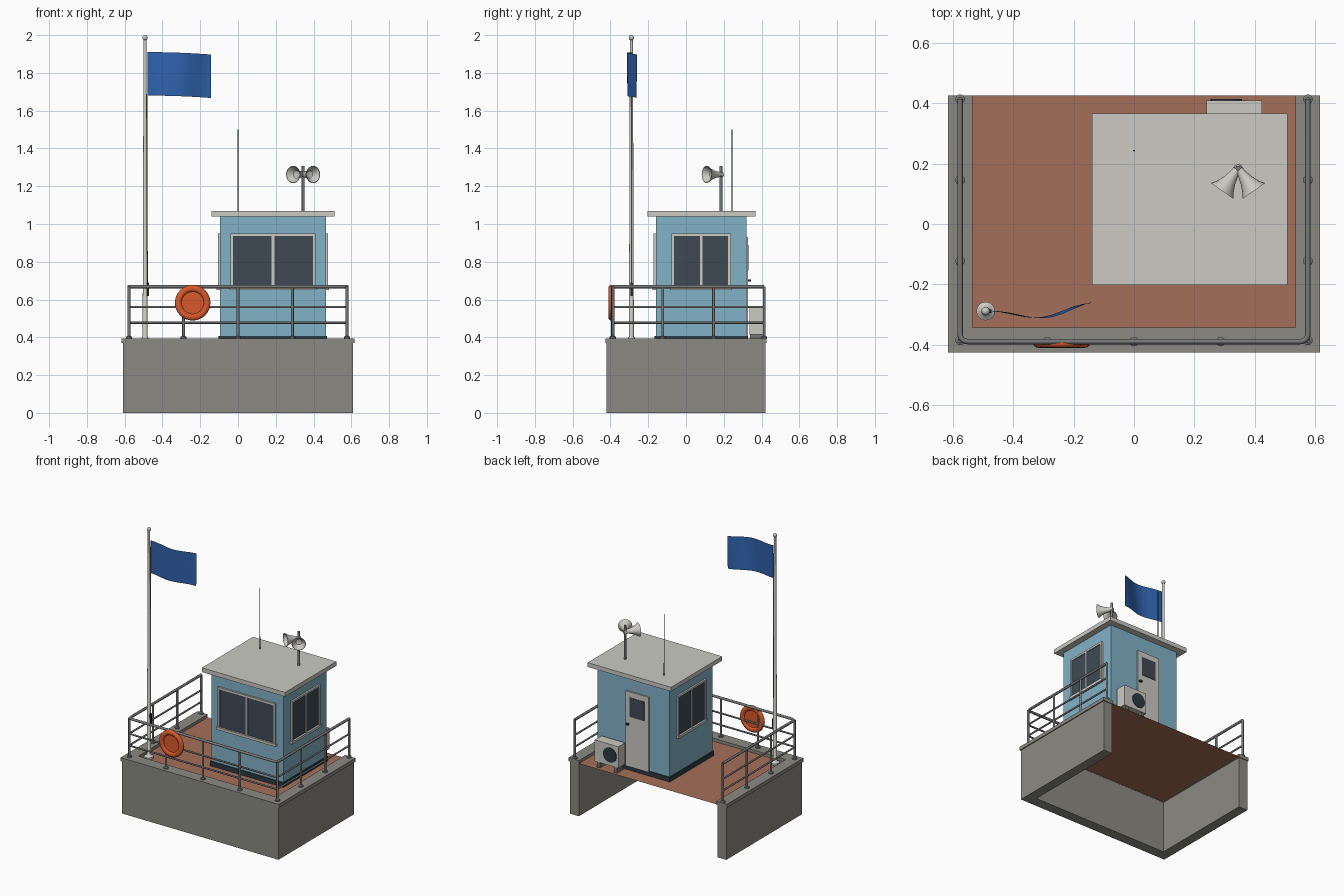
import bpy, bmesh, math
from mathutils import Vector, Matrix

if "Cube" in bpy.data.objects:
    bpy.data.objects.remove(bpy.data.objects["Cube"])


def mat(name, hexa):
    m = bpy.data.materials.new(name)
    ch = [int(hexa[i:i + 2], 16) / 255 for i in (0, 2, 4)]
    lin = [c / 12.92 if c <= 0.04045 else ((c + 0.055) / 1.055) ** 2.4 for c in ch]
    m.diffuse_color = (*lin, 1)
    m.use_nodes = True
    m.node_tree.nodes["Principled BSDF"].inputs["Base Color"].default_value = m.diffuse_color
    return m


CONCRETE = mat("concrete grey", "8B8A83")
DECK = mat("terracotta deck", "A56E59")
BLUE = mat("cabin blue", "82B2C6")
LIGHT = mat("light grey", "CBCAC4")
GLASS = mat("dark glass", "3E4A55")
BASE = mat("dark slate", "2C3A45")
RAIL = mat("rail grey", "777978")
FLAG = mat("flag blue", "2F62AC")
ORANGE = mat("safety orange", "D8592B")
BLACK = mat("near black", "25282B")


def add(name, bm, material, smooth=False):
    bmesh.ops.recalc_face_normals(bm, faces=bm.faces)
    me = bpy.data.meshes.new(name)
    bm.to_mesh(me)
    bm.free()
    ob = bpy.data.objects.new(name, me)
    bpy.context.collection.objects.link(ob)
    me.materials.append(material)
    if smooth:
        bpy.ops.object.select_all(action='DESELECT')
        ob.select_set(True)
        bpy.context.view_layer.objects.active = ob
        bpy.ops.object.shade_smooth_by_angle(angle=math.radians(40))
    return ob


def bm_box(bm, x0, x1, y0, y1, z0, z1, M=Matrix()):
    c = Vector(((x0 + x1) / 2, (y0 + y1) / 2, (z0 + z1) / 2))
    bmesh.ops.create_cube(bm, size=1, matrix=M @ Matrix.Translation(c) @ Matrix.Diagonal((x1 - x0, y1 - y0, z1 - z0, 1)))


def box(name, material, *dims, M=Matrix()):
    bm = bmesh.new()
    bm_box(bm, *dims, M)
    return add(name, bm, material)


def lathe(name, material, profile, M=Matrix(), seg=24):
    """Revolve (radius, height) points around local z, then place with M."""
    bm = bmesh.new()
    vs = [bm.verts.new((r, 0, z)) for r, z in profile]
    es = [bm.edges.new(p) for p in zip(vs, vs[1:])]
    bmesh.ops.spin(bm, geom=vs + es, axis=(0, 0, 1), cent=(0, 0, 0), angle=2 * math.pi, steps=seg)
    bmesh.ops.remove_doubles(bm, verts=bm.verts, dist=1e-5)
    bm.transform(M)
    return add(name, bm, material, True)


def rod(name, material, x, y, z0, z1, r0, r1=None, seg=12):
    r1 = r0 if r1 is None else r1
    return lathe(name, material, [(0, z0), (r0, z0), (r1, z1), (0, z1)], Matrix.Translation((x, y, 0)), seg)


def tube(name, material, pts, r):
    cu = bpy.data.curves.new(name, 'CURVE')
    cu.dimensions, cu.bevel_depth, cu.bevel_resolution, cu.use_fill_caps = '3D', r, 2, True
    sp = cu.splines.new('POLY')
    sp.points.add(len(pts) - 1)
    for p, co in zip(sp.points, pts):
        p.co = (*co, 1)
    cu.materials.append(material)
    ob = bpy.data.objects.new(name, cu)
    bpy.context.collection.objects.link(ob)
    bpy.ops.object.select_all(action='DESELECT')
    ob.select_set(True)
    bpy.context.view_layer.objects.active = ob
    bpy.ops.object.convert(target='MESH')
    bpy.ops.object.shade_smooth_by_angle(angle=math.radians(50))


# U-shaped base wall with slightly overhanging coping
box("front_wall", CONCRETE, -0.61, 0.61, -0.42, -0.345, 0, 0.37)
box("front_coping", CONCRETE, -0.617, 0.617, -0.427, -0.344, 0.37, 0.395)
for s, side in ((-1, "left"), (1, "right")):
    a, b = sorted((s * 0.54, s * 0.61))
    box(side + "_wall", CONCRETE, a, b, -0.345, 0.422, 0, 0.37)
    a, b = sorted((s * 0.536, s * 0.617))
    box(side + "_coping", CONCRETE, a, b, -0.344, 0.427, 0.37, 0.395)

# deck sheet
bm = bmesh.new()
bmesh.ops.create_grid(bm, x_segments=1, y_segments=1, size=0.5,
                      matrix=Matrix.Translation((0, 0.04, 0.374)) @ Matrix.Diagonal((1.08, 0.774, 1, 1)))
add("deck", bm, DECK)

# cabin body, plinth and roof
box("cabin_plinth", BASE, -0.102, 0.472, -0.167, 0.327, 0.376, 0.408)
box("cabin_body", BLUE, -0.095, 0.465, -0.16, 0.32, 0.4, 1.04)
box("cabin_roof", LIGHT, -0.14, 0.51, -0.203, 0.367, 1.04, 1.07)


def window(name, M, w, z0=0.655, z1=0.95):
    """Window facing local -y, centred on local x = 0."""
    h, t = w / 2, 0.014
    bm = bmesh.new()
    for x0, x1 in ((-h, -h + t), (-t / 2, t / 2), (h - t, h)):
        bm_box(bm, x0, x1, -0.012, 0.002, z0, z1, M)
    bm_box(bm, -h, h, -0.012, 0.002, z1 - t, z1, M)
    bm_box(bm, -h - 0.006, h + 0.006, -0.018, 0.002, z0 - 0.004, z0 + t, M)
    add(name + "_frame", bm, LIGHT)
    box(name + "_glass", GLASS, -h + 0.005, h - 0.005, -0.005, 0.001, z0 + 0.005, z1 - 0.005, M=M)


window("front_window", Matrix.Translation((0.185, -0.16, 0)), 0.45)
window("right_window", Matrix.Translation((0.465, 0.08, 0)) @ Matrix.Rotation(math.pi / 2, 4, 'Z'), 0.315)
window("left_window", Matrix.Translation((-0.095, 0.08, 0)) @ Matrix.Rotation(-math.pi / 2, 4, 'Z'), 0.315)

# back door
box("door", LIGHT, 0.062, 0.242, 0.318, 0.329, 0.405, 0.93)
box("door_window", GLASS, 0.095, 0.21, 0.327, 0.332, 0.755, 0.89)
box("door_handle", BLACK, 0.214, 0.232, 0.328, 0.343, 0.695, 0.707)

# air conditioner with round fan grille
box("air_conditioner", LIGHT, 0.24, 0.425, 0.335, 0.41, 0.415, 0.565)
for x in (0.265, 0.4):
    box("air_conditioner_foot", RAIL, x - 0.012, x + 0.012, 0.34, 0.405, 0.374, 0.415)
lathe("air_conditioner_fan", BASE, [(0, 0), (0.052, 0), (0.052, 0.005), (0, 0.005)],
      Matrix.Translation((0.306, 0.409, 0.49)) @ Matrix.Rotation(-math.pi / 2, 4, 'X'))

# railing: three U-shaped rails with rounded corners, posts and flanges
RX, RY, RB, RC = 0.577, -0.39, 0.414, 0.025
for z, r in ((0.668, 0.009), (0.56, 0.006), (0.477, 0.006)):
    path = [(-RX, RB, z)]
    for cx, start in ((-RX + RC, 180), (RX - RC, 270)):
        for k in range(6):
            a = math.radians(start + 18 * k)
            path.append((cx + RC * math.cos(a), RY + RC + RC * math.sin(a), z))
    tube("railing_bar", RAIL, path + [(RX, RB, z)], r)
posts = [(x, RY) for x in (-0.288, 0, 0.288)]
posts += [(s * RX, y) for s in (-1, 1) for y in (RY + 0.004, -0.123, 0.146, RB)]
for x, y in posts:
    lathe("railing_post", RAIL, [(0, 0.393), (0.016, 0.393), (0.016, 0.403), (0.0075, 0.407), (0.0075, 0.668), (0, 0.668)],
          Matrix.Translation((x, y, 0)), 12)

# life ring with filled centre
M = Matrix.Translation((-0.24, -0.397, 0.583)) @ Matrix.Rotation(math.pi / 2, 4, 'X')
ring = [(0.076 + 0.018 * math.cos(k * math.pi / 6), 0.014 * math.sin(k * math.pi / 6)) for k in range(13)]
ring += [(0.076 + 0.018 * math.cos(k * math.pi / 6), 0.014 * math.sin(k * math.pi / 6)) for k in range(13, 25)]
lathe("life_ring", ORANGE, ring, M, 32)
lathe("life_ring_centre", ORANGE, [(0, -0.004), (0.07, -0.004), (0.07, 0.003), (0, 0.003)], M, 32)

# flagpole, ball, halyard and cleat
PX, PY = -0.492, -0.289
lathe("flagpole", LIGHT, [(0, 0.376), (0.031, 0.376), (0.031, 0.388), (0.018, 0.395), (0.013, 0.405), (0.008, 1.975), (0, 1.975)],
      Matrix.Translation((PX, PY, 0)), 16)
bm = bmesh.new()
bmesh.ops.create_uvsphere(bm, u_segments=16, v_segments=10, radius=0.014, matrix=Matrix.Translation((PX, PY, 1.986)))
add("flagpole_ball", bm, LIGHT, True)
rod("halyard", BLACK, PX + 0.014, PY, 0.63, 1.91, 0.002, seg=6)
box("halyard_cleat", BLACK, PX + 0.008, PX + 0.02, PY - 0.006, PY + 0.006, 0.62, 0.69)

# waving flag
bm = bmesh.new()
NU, NV = 20, 6
grid = []
for i in range(NU + 1):
    u = i / NU
    for j in range(NV + 1):
        v = j / NV
        wave = -0.021 * u ** 0.7 * math.sin(2 * math.pi * (0.95 * u - 0.12 - 0.1 * v)) if u > 0 else 0
        y = PY + wave - 0.012 * math.sin(math.pi * u) + 0.008 * u * u
        z = 1.68 + 0.23 * v - 0.013 * u * u
        grid.append(bm.verts.new((PX + 0.012 + 0.338 * u, y, z)))
for i in range(NU):
    for j in range(NV):
        a = i * (NV + 1) + j
        bm.faces.new((grid[a], grid[a + NV + 1], grid[a + NV + 2], grid[a + 1]))
add("flag", bm, FLAG, True)

# roof antenna
rod("antenna", BLACK, 0, 0.243, 1.07, 1.5, 0.003, 0.002, 8)

# horn loudspeakers on a mast
HX, HY, HZ = 0.345, 0.185, 1.262
rod("speaker_mast", RAIL, HX, HY, 1.07, 1.308, 0.008)
for s, side in ((-1, "left"), (1, "right")):
    aim = Vector((s * 0.57, -0.82, 0)).to_track_quat('Z', 'Y').to_matrix().to_4x4()
    lathe(side + "_horn", LIGHT, [(0, -0.01), (0.013, -0.01), (0.015, 0.02), (0.023, 0.05), (0.034, 0.075), (0.046, 0.092),
                                  (0.043, 0.092), (0.02, 0.06), (0, 0.055)],
          Matrix.Translation((HX, HY, HZ)) @ aim, 20)
